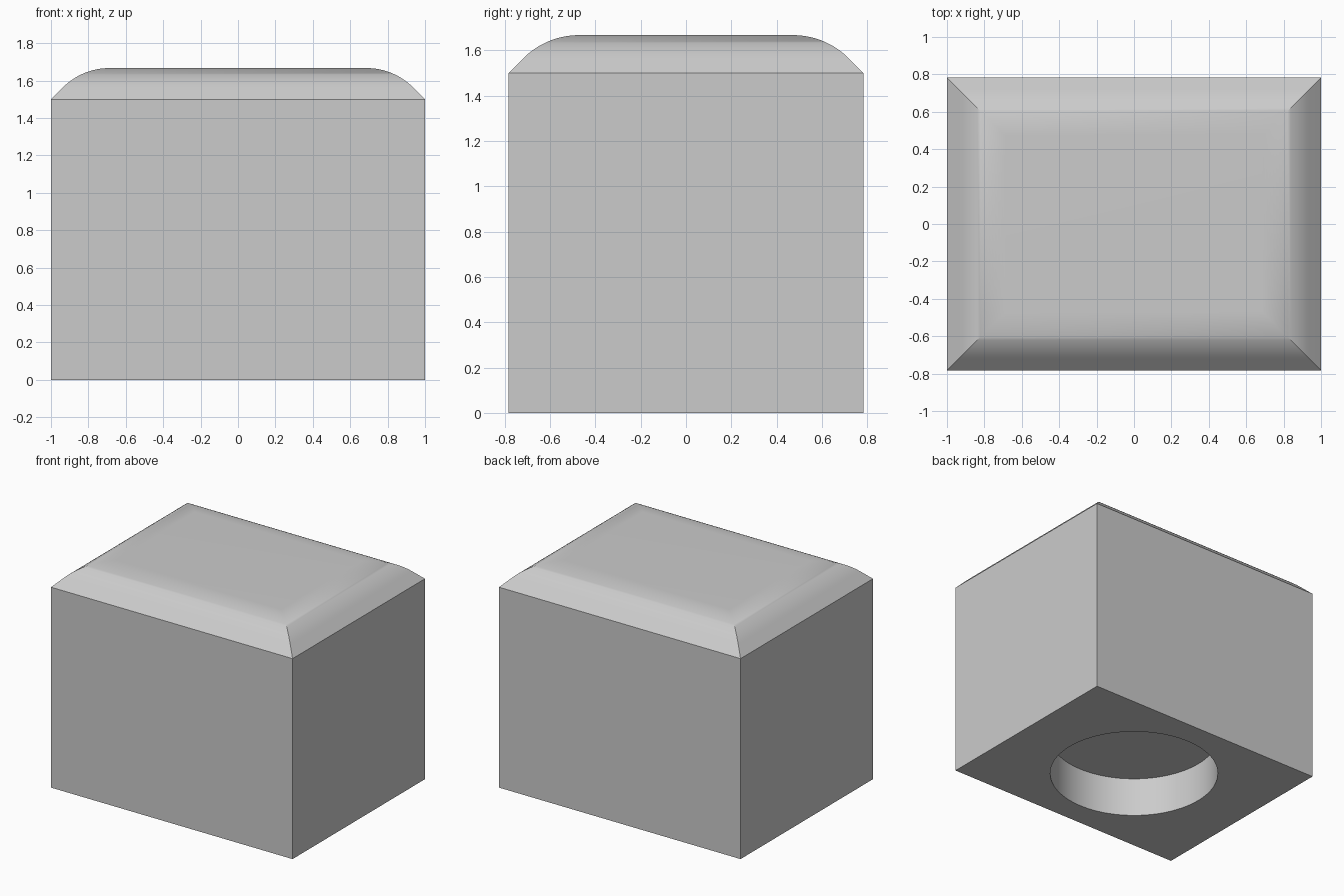
import bpy, bmesh, math

default = bpy.data.objects.get("Cube")
if default:
    bpy.data.objects.remove(default, do_unlink=True)

HALF_X, HALF_Y = 1.0, 0.783
WALL, RISE = 1.5, 0.167
RADIUS = 0.35            # rounding between the slope and the flat top
STEPS = 16

grey = bpy.data.materials.new("light grey")
grey.use_nodes = True
colour = (0.6, 0.6, 0.6, 1)
grey.diffuse_color = colour
grey.node_tree.nodes["Principled BSDF"].inputs["Base Color"].default_value = colour

# Profile as (inset, height): straight wall, 45 degree slope, rounded shoulder
tangent = RADIUS * math.tan(math.pi / 8)
arc_end = RISE + tangent
profile = [(0, 0), (0, WALL)]
for i in range(STEPS + 1):
    a = math.pi / 4 * (1 - i / STEPS)
    profile.append((arc_end - RADIUS * math.sin(a),
                    WALL + RISE - RADIUS * (1 - math.cos(a))))

# Block body: stacked rectangles joined with mitred corners
bm = bmesh.new()
rings = []
for inset, z in profile:
    x, y = HALF_X - inset, HALF_Y - inset
    rings.append([bm.verts.new((sx * x, sy * y, z))
                  for sx, sy in ((-1, -1), (1, -1), (1, 1), (-1, 1))])
for low, high in zip(rings, rings[1:]):
    for i in range(4):
        j = (i + 1) % 4
        bm.faces.new((low[i], low[j], high[j], high[i]))
bm.faces.new(rings[0][::-1])
bm.faces.new(rings[-1])
mesh = bpy.data.meshes.new("block_body")
bm.to_mesh(mesh)
bm.free()
mesh.materials.append(grey)
body = bpy.data.objects.new("block_body", mesh)
bpy.context.collection.objects.link(body)

# Round blind recess in the underside, 0.3 deep
bpy.ops.mesh.primitive_cylinder_add(vertices=96, radius=0.596, depth=0.6,
                                    location=(0, 0, 0))
cutter = bpy.context.object
cutter.name = "recess_cutter"
cutter.hide_render = True
cutter.data.materials.append(grey)

cut = body.modifiers.new("recess", "BOOLEAN")
cut.operation = "DIFFERENCE"
cut.solver = "EXACT"
cut.object = cutter
bpy.ops.object.select_all(action="DESELECT")
body.select_set(True)
bpy.context.view_layer.objects.active = body
bpy.ops.object.modifier_apply(modifier=cut.name)
bpy.data.objects.remove(cutter, do_unlink=True)

bpy.ops.object.shade_smooth_by_angle(angle=math.radians(30))
